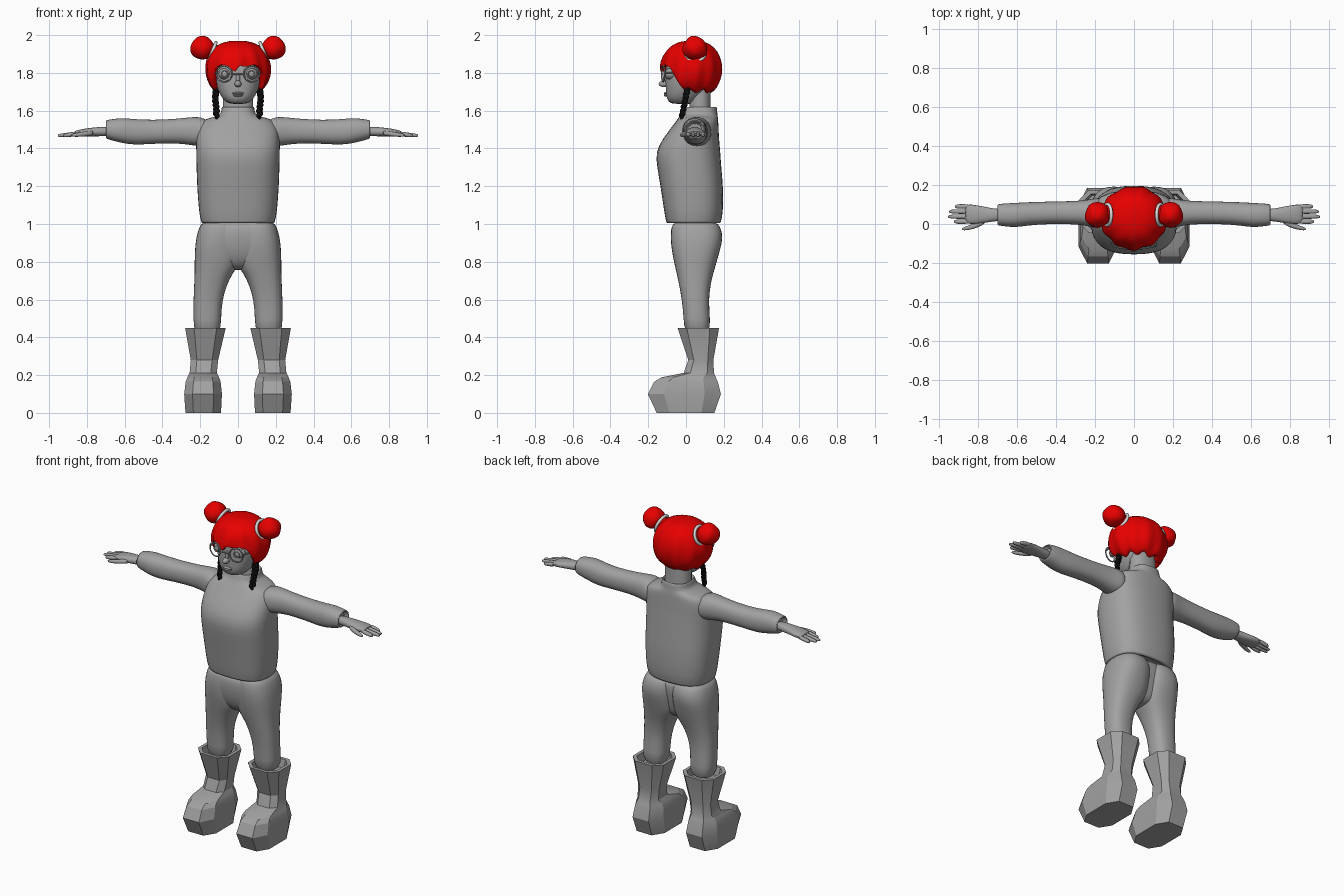
import bpy, bmesh, math
from mathutils import Matrix, Vector

cube = bpy.data.objects.get("Cube")
if cube:
    bpy.data.objects.remove(cube, do_unlink=True)


def material(name, rgb):
    m = bpy.data.materials.new(name)
    m.use_nodes = True
    m.diffuse_color = (*rgb, 1)
    m.node_tree.nodes["Principled BSDF"].inputs["Base Color"].default_value = (*rgb, 1)
    return m


GREY = material("plain grey", (0.36, 0.36, 0.36))
RED = material("hair red", (0.8, 0.0, 0.0))
BLACK = material("braid black", (0.004, 0.004, 0.004))
PALE = material("hair tie pale grey", (0.7, 0.7, 0.7))


def finish(name, bm, mat, mirror=False, subsurf=0, angle=50):
    """Turn a bmesh into a shaded object, optionally mirrored and subdivided."""
    bmesh.ops.recalc_face_normals(bm, faces=bm.faces)
    me = bpy.data.meshes.new(name)
    bm.to_mesh(me)
    bm.free()
    me.materials.append(mat)
    for p in me.polygons:
        p.use_smooth = True
    me.set_sharp_from_angle(angle=math.radians(angle))
    ob = bpy.data.objects.new(name, me)
    bpy.context.collection.objects.link(ob)
    if mirror:
        ob.modifiers.new("mirror", 'MIRROR').use_mirror_merge = False
    if subsurf:
        s = ob.modifiers.new("smooth", 'SUBSURF')
        s.levels = s.render_levels = subsurf
    return ob


def skin(bm, rings, caps=True):
    """Bridge equal rings of points with quads."""
    vs = [[bm.verts.new(p) for p in r] for r in rings]
    n = len(vs[0])
    for a, b in zip(vs, vs[1:]):
        for i in range(n):
            j = (i + 1) % n
            bm.faces.new((a[i], a[j], b[j], b[i]))
    if caps:
        bm.faces.new(vs[0])
        bm.faces.new(vs[-1])


def loft(bm, rows, axis='z', n=16, power=2.3):
    """Rows are (station, low u, high u, low v, high v) along an axis."""
    unit = []
    for k in range(n):
        t = 2 * math.pi * (k + 0.5) / n
        unit.append([math.copysign(abs(f(t)) ** (2 / power), f(t)) for f in (math.cos, math.sin)])
    big = max(u for u, v in unit)
    order = {'z': lambda s, u, v: (u, v, s), 'x': lambda s, u, v: (s, u, v),
             'y': lambda s, u, v: (u, s, v)}[axis]
    rings = []
    for s, u0, u1, v0, v1 in rows:
        rings.append([order(s, (u0 + u1) / 2 + u / big * (u1 - u0) / 2,
                            (v0 + v1) / 2 + v / big * (v1 - v0) / 2) for u, v in unit])
    skin(bm, rings)
    return bm


def part(name, rows, mat=GREY, axis='z', n=16, power=2.3, **kw):
    return finish(name, loft(bmesh.new(), rows, axis, n, power), mat, **kw)


def even(rows):
    """Rows symmetric in x, given as (z, half width, front, back)."""
    return [(z, -w, w, a, b) for z, w, a, b in rows]


def ball(bm, loc, size, seg=16):
    m = Matrix.Translation(loc) @ Matrix.Diagonal((*size, 1))
    return bmesh.ops.create_uvsphere(bm, u_segments=seg, v_segments=seg // 2 + 2, radius=1, matrix=m)["verts"]


def ring(bm, loc, normal, radius, tube, n=28):
    """Thin torus facing along a normal."""
    q = Vector(normal).to_track_quat('Z', 'Y')
    loops = []
    for i in range(n + 1):
        a = 2 * math.pi * i / n
        d = Vector((math.cos(a), math.sin(a), 0))
        loops.append([Vector(loc) + q @ (d * (radius + tube * math.cos(b)) + Vector((0, 0, tube * math.sin(b))))
                      for b in [k * math.pi / 4 for k in range(8)]])
    skin(bm, loops, caps=False)
    bmesh.ops.remove_doubles(bm, verts=bm.verts, dist=1e-5)


# Sweater body with hem and collar
part("sweater", even([
    (1.03, .16, -.07, .15), (1.0, .185, -.095, .175), (1.005, .195, -.105, .185), (1.06, .207, -.115, .197),
    (1.2, .217, -.135, .197), (1.3, .22, -.153, .187), (1.38, .222, -.162, .182), (1.45, .222, -.125, .175),
    (1.52, .215, -.07, .172), (1.555, .185, -.045, .17), (1.57, .11, -.035, .168), (1.585, .09, -.025, .166),
    (1.615, .087, -.015, .164), (1.622, .083, -.01, .16), (1.615, .075, 0, .15), (1.56, .07, .01, .14)]),
    n=20, power=2.6, subsurf=1)

# Sleeves ending in loose open cuffs
part("sleeves", [
    (.15, -.03, .14, 1.41, 1.55), (.2, -.02, .132, 1.41, 1.568), (.25, -.008, .122, 1.418, 1.566),
    (.32, 0, .117, 1.428, 1.557), (.45, 0, .115, 1.425, 1.55), (.55, -.008, .112, 1.418, 1.555),
    (.61, -.018, .108, 1.428, 1.562), (.66, -.012, .106, 1.44, 1.556), (.7, -.008, .102, 1.452, 1.55),
    (.702, 0, .094, 1.46, 1.542), (.67, .005, .09, 1.462, 1.54)], axis='x', mirror=True, subsurf=1)

# Hands: palm, four fingers and thumb
hands = bmesh.new()
loft(hands, [(.66, .015, .078, 1.465, 1.515), (.72, .015, .078, 1.465, 1.515), (.78, .002, .092, 1.463, 1.51),
             (.84, -.002, .102, 1.463, 1.5), (.87, .004, .1, 1.465, 1.492)], 'x', 12)
for y, tip in ((.012, .925), (.038, .955), (.064, .95), (.09, .92)):
    loft(hands, [(.84, y - .013, y + .013, 1.466, 1.494), (.9, y - .012, y + .012, 1.46, 1.484),
                 (tip - .01, y - .01, y + .01, 1.459, 1.478), (tip, y - .005, y + .005, 1.463, 1.473)], 'x', 8)
loft(hands, [(.76, .0, .035, 1.468, 1.498), (.81, -.022, .008, 1.464, 1.49),
             (.86, -.034, -.012, 1.46, 1.482), (.885, -.032, -.02, 1.464, 1.475)], 'x', 8)
finish("hands", hands, GREY, mirror=True, subsurf=1)

# Trousers: hips and two legs
part("trouser_hips", even([
    (.755, .04, .0, .09), (.78, .1, -.04, .13), (.84, .17, -.07, .145), (.92, .2, -.082, .165),
    (.97, .2, -.08, .165), (1.02, .18, -.07, .16)]), n=20, power=2.6, subsurf=1)
part("trouser_legs", [
    (.41, .09, .235, -.01, .13), (.5, .09, .236, -.012, .127), (.6, .083, .236, -.022, .12),
    (.68, .058, .232, -.037, .13), (.74, .028, .23, -.05, .145), (.79, -.012, .23, -.062, .16),
    (.86, -.014, .229, -.076, .18), (.93, -.014, .222, -.083, .198), (.98, -.01, .206, -.077, .183),
    (1.02, 0, .19, -.07, .165)], power=2.5, mirror=True, subsurf=1)

# Chunky faceted boots
part("boots", [
    (0, .09, .278, -.155, .15), (.1, .085, .285, -.202, .185), (.165, .092, .277, -.168, .168),
    (.188, .1, .268, -.13, .158), (.212, .112, .256, -.012, .148), (.28, .105, .25, .012, .145),
    (.45, .065, .28, -.045, .175), (.45, .085, .26, -.025, .155), (.4, .09, .25, -.015, .145)],
    n=8, power=3, mirror=True, angle=25)

# Neck and head
part("neck", even([(1.56, .08, .015, .135), (1.63, .08, .018, .13), (1.73, .078, .02, .13)]))
part("head", even([
    (1.635, .04, -.07, .04), (1.645, .065, -.092, .06), (1.675, .09, -.106, .09), (1.71, .107, -.106, .12),
    (1.75, .118, -.11, .14), (1.8, .124, -.106, .15), (1.86, .124, -.108, .155), (1.92, .1, -.07, .13),
    (1.95, .05, -.02, .08)]), n=20, power=2.4, subsurf=1)

# Nose, lips and eyes
face = bmesh.new()
ball(face, (0, -.117, 1.742), (.018, .028, .018))
ball(face, (0, -.108, 1.765), (.011, .014, .035))
ball(face, (0, -.104, 1.692), (.032, .013, .007))
ball(face, (0, -.103, 1.681), (.026, .014, .007))
finish("nose_and_lips", face, GREY)
eyes = bmesh.new()
ball(eyes, (.07, -.082, 1.795), (.033, .033, .03))
ring(eyes, (.071, -.113, 1.795), (.15, -1, 0), .017, .003)
finish("eyes", eyes, GREY, mirror=True)

# Spectacles
specs = bmesh.new()
ring(specs, (.073, -.121, 1.795), (.2, -1, 0), .042, .004)
loft(specs, [(0, -.128, -.122, 1.79, 1.796), (.034, -.132, -.126, 1.79, 1.796)], 'x', 6)
loft(specs, [(-.114, .111, .117, 1.797, 1.803), (.02, .125, .131, 1.797, 1.803)], 'y', 6)
finish("spectacles", specs, GREY, mirror=True)


# Hair cap, swept from the crown down to an uneven hairline
def hairline(a):
    side = min(1, max(0, (abs(a) - .75) / .5))
    fringe = 1.845 - .035 * max(0, 1 - abs(a + .1) / .18) - .012 * abs(math.sin(6 * a))
    nape = 1.7 + .01 * math.cos(9 * a)
    return fringe + (nape - fringe) * side


def hair_point(a, t, inset=1.0):
    end = math.acos((hairline(a) - 1.82) / .155)
    phi = max(.02, t * end)
    locks = 1 + .03 * math.cos(11 * a) * t + .015 * math.sin(5 * a + 9 * t) * t
    r = math.sin(phi) ** .75 * locks * inset
    depth = .167 if math.cos(a) > 0 else .157
    return (.172 * r * math.sin(a), .035 - depth * r * math.cos(a), 1.82 + .15 * math.cos(phi))


STEPS = 72
angles = [-math.pi + 2 * math.pi * i / STEPS for i in range(STEPS)]
hair = bmesh.new()
rows = [(k / 14, 1.0) for k in range(15)] + [(1, .9), (.95, .72)]
skin(hair, [[hair_point(a, t, f) for a in angles] for t, f in rows])
finish("hair_cap", hair, RED, angle=70)

# Hair buns with wavy lumps, and their ties
buns = bmesh.new()
centre = Vector((.188, .048, 1.932))
for v in ball(buns, centre, (.064, .066, .062), 24):
    d = v.co - centre
    v.co = centre + d * (1 + .06 * math.sin(55 * d.y + 40 * d.z) * math.cos(45 * d.x))
ball(buns, (.135, .048, 1.91), (.05, .05, .045))
finish("hair_buns", buns, RED, mirror=True, angle=80)
ties = bmesh.new()
ring(ties, (.136, .048, 1.911), (.93, 0, .37), .054, .009)
finish("hair_ties", ties, PALE, mirror=True)

# Thin braids hanging by the cheeks
braids = bmesh.new()
for k in range(8):
    z = 1.735 - .022 * k
    y = .012 - .0045 * k
    for side in (-1, 1):
        ball(braids, (.117 - .003 * math.cos(k) + side * .006, y + side * .004, z + side * .005),
             (.013, .014, .016), 10)
ball(braids, (.113, -.022, 1.565), (.009, .01, .014), 10)
finish("braids", braids, BLACK, mirror=True)
